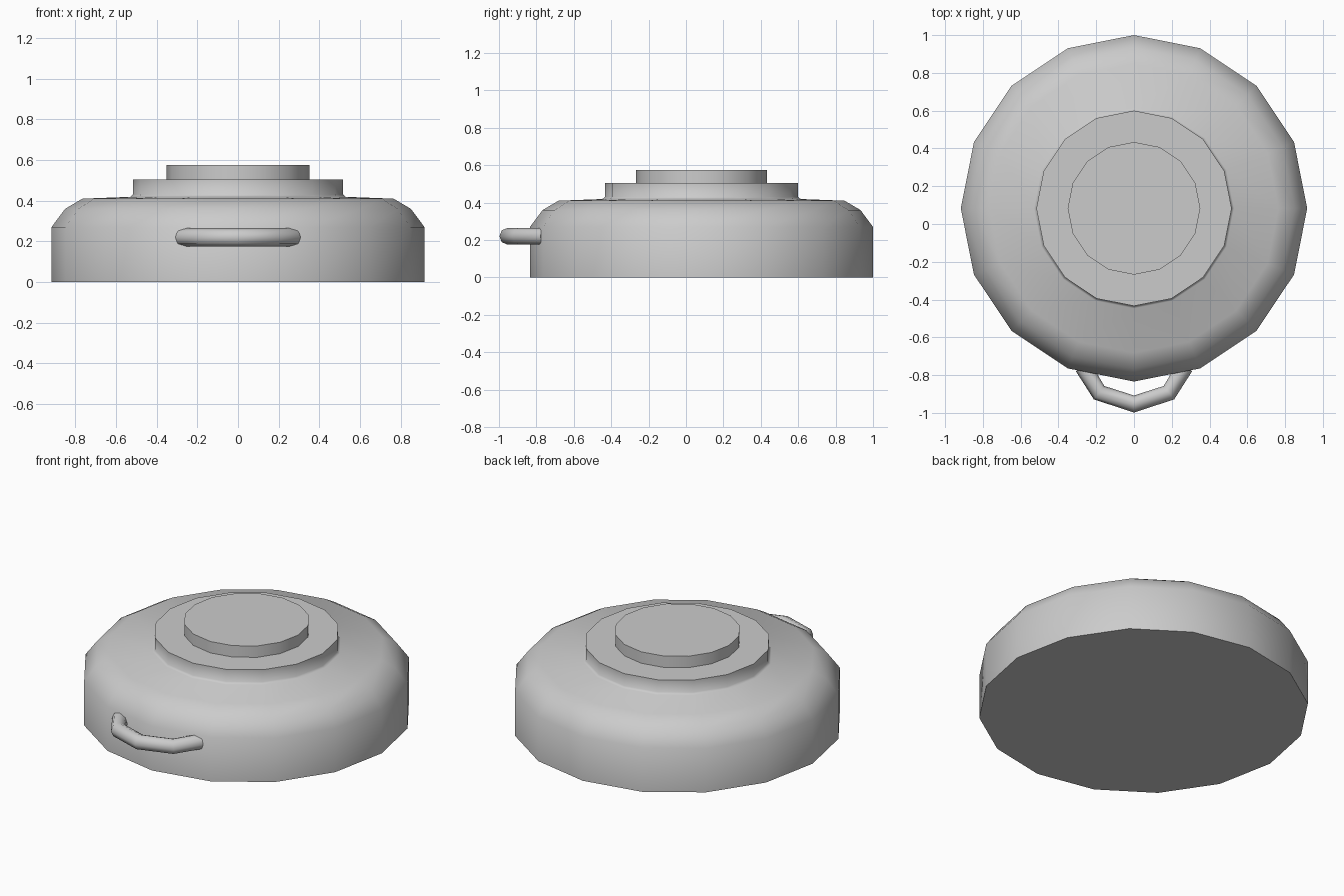
import bpy, bmesh, math

if "Cube" in bpy.data.objects:
    bpy.data.objects.remove(bpy.data.objects["Cube"])

SIDES = 16
CENTRE_Y = 0.083


def lathe(name, profile, sharp_rings):
    """Spin (radius, z) points into a capped solid; listed rings stay hard."""
    bm = bmesh.new()
    rings = []
    for r, z in profile:
        rings.append([bm.verts.new((r * math.cos(2 * math.pi * i / SIDES),
                                    r * math.sin(2 * math.pi * i / SIDES) + CENTRE_Y, z))
                      for i in range(SIDES)])
    for low, high in zip(rings, rings[1:]):
        for i in range(SIDES):
            j = (i + 1) % SIDES
            bm.faces.new((low[i], low[j], high[j], high[i])).smooth = True
    bm.faces.new(rings[0][::-1])
    bm.faces.new(rings[-1])
    for k in sharp_rings:
        for i in range(SIDES):
            bm.edges.get((rings[k][i], rings[k][(i + 1) % SIDES])).smooth = False
    mesh = bpy.data.meshes.new(name)
    bm.to_mesh(mesh)
    bm.free()
    obj = bpy.data.objects.new(name, mesh)
    bpy.context.collection.objects.link(obj)
    return obj


# Rounded body with raised collar
lathe("body", [(0.917, 0), (0.917, 0.27), (0.85, 0.36), (0.765, 0.41),
               (0.53, 0.419), (0.517, 0.43), (0.517, 0.505)], (0, 6))

# Pressure plate on top
lathe("pressure_plate", [(0.351, 0.50), (0.351, 0.575)], (0, 1))

# Carrying handle at the front
path = [(-0.27, -0.755), (-0.185, -0.893), (0, -0.953), (0.185, -0.893), (0.27, -0.755)]
curve = bpy.data.curves.new("handle", 'CURVE')
curve.dimensions = '3D'
curve.bevel_depth = 0.045
curve.bevel_resolution = 2
curve.use_fill_caps = True
spline = curve.splines.new('POLY')
spline.points.add(len(path) - 1)
for point, (x, y) in zip(spline.points, path):
    point.co = (x, y, 0.22, 1)
spline.use_smooth = True
handle = bpy.data.objects.new("handle", curve)
bpy.context.collection.objects.link(handle)
bpy.context.view_layer.objects.active = handle
handle.select_set(True)
bpy.ops.object.convert(target='MESH')
bpy.ops.object.shade_smooth_by_angle(angle=math.radians(60))
